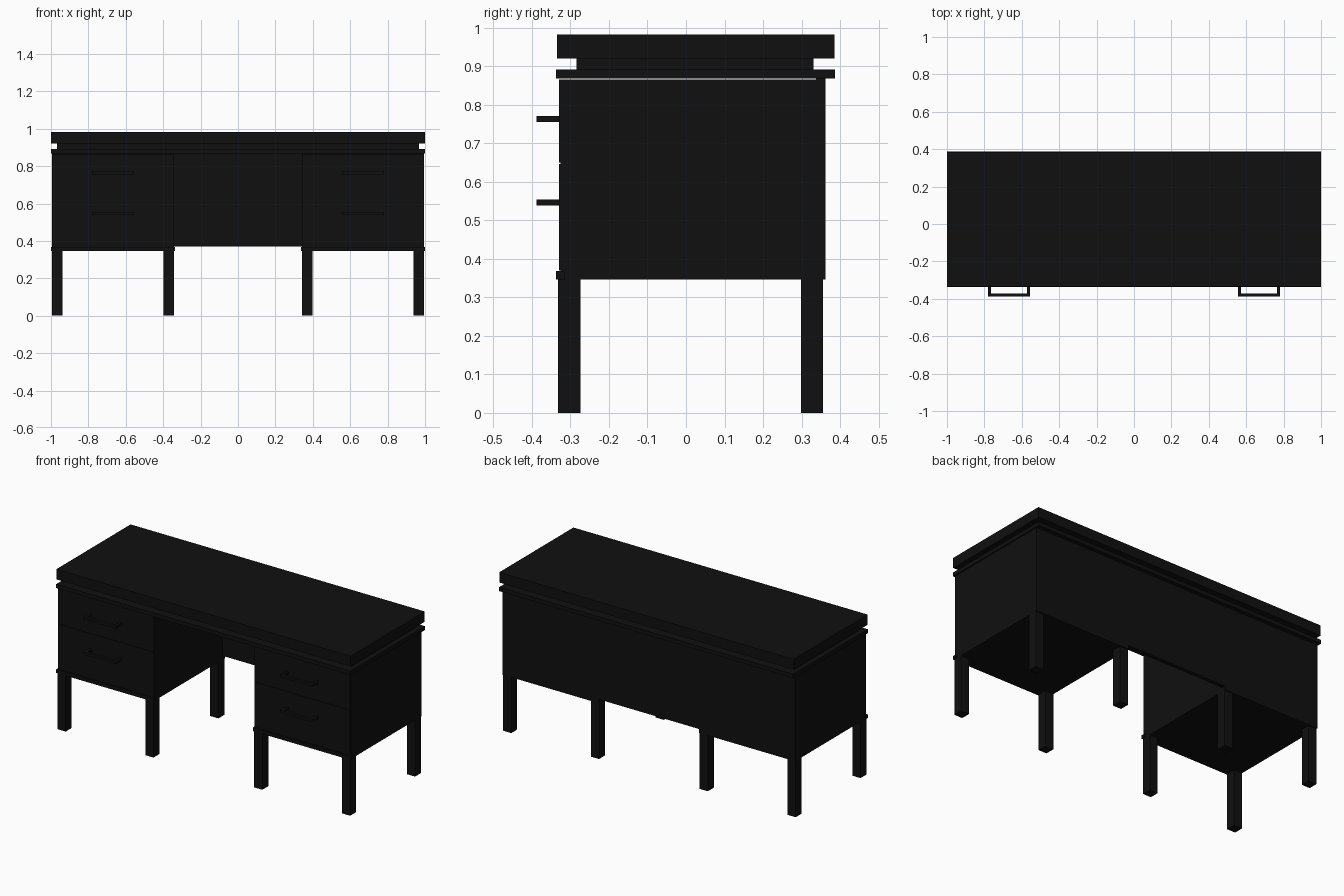
import bpy
import bmesh
from mathutils import Matrix, Vector

if "Cube" in bpy.data.objects:
    bpy.data.objects.remove(bpy.data.objects["Cube"])

black = bpy.data.materials.new("black_finish")
black.diffuse_color = (0.005, 0.005, 0.005, 1)
black.use_nodes = True
black.node_tree.nodes["Principled BSDF"].inputs["Base Color"].default_value = black.diffuse_color


def boxes(name, *spans):
    """One object made from boxes given as (x0, x1, y0, y1, z0, z1)."""
    bm = bmesh.new()
    for x0, x1, y0, y1, z0, z1 in spans:
        centre = Vector((x0 + x1, y0 + y1, z0 + z1)) / 2
        size = Matrix.Diagonal((abs(x1 - x0), y1 - y0, z1 - z0, 1))
        bmesh.ops.create_cube(bm, size=1, matrix=Matrix.Translation(centre) @ size)
    mesh = bpy.data.meshes.new(name)
    bm.to_mesh(mesh)
    bm.free()
    mesh.materials.append(black)
    obj = bpy.data.objects.new(name, mesh)
    bpy.context.collection.objects.link(obj)
    return obj


# Layered top: slab, recessed spacer, lower board
boxes("desk_top", (-1, 1, -0.335, 0.385, 0.92, 0.983))
boxes("top_spacer", (-0.968, 0.968, -0.284, 0.331, 0.892, 0.92))
boxes("lower_board", (-1, 1, -0.337, 0.387, 0.868, 0.892))

# Full-width back panel, slightly shorter than the pedestals
boxes("back_panel", (-0.995, 0.995, 0.337, 0.362, 0.37, 0.868))

for side, s in (("left", -1), ("right", 1)):
    # Drawer pedestal, with a hairline gap below the board
    boxes(side + "_pedestal",
          (s * 0.342, s * 0.995, -0.326, 0.337, 0.346, 0.866),
          (s * 0.342, s * 0.995, 0.337, 0.362, 0.346, 0.37))
    # Trim strip under the drawers
    boxes(side + "_front_trim", (s * 0.337, s * 1.0, -0.337, -0.315, 0.346, 0.368))

    # Drawer fronts with U-shaped bar handles
    for level, z0, z1, h in (("lower", 0.37, 0.646, 0.546), ("upper", 0.65, 0.866, 0.763)):
        boxes(f"{side}_{level}_drawer_front", (s * 0.345, s * 0.992, -0.330, -0.32, z0, z1))
        za, zb = h - 0.008, h + 0.008
        boxes(f"{side}_{level}_handle",
              (s * 0.557, s * 0.78, -0.388, -0.371, za, zb),
              (s * 0.557, s * 0.573, -0.371, -0.328, za, zb),
              (s * 0.764, s * 0.78, -0.371, -0.328, za, zb))

    # Four square legs per pedestal
    for place, x in (("inner", 0.342), ("outer", 0.939)):
        for end, y in (("front", -0.332), ("back", 0.298)):
            boxes(f"{side}_{place}_{end}_leg",
                  (s * x, s * (x + 0.056), y, y + 0.058, 0, 0.346))
